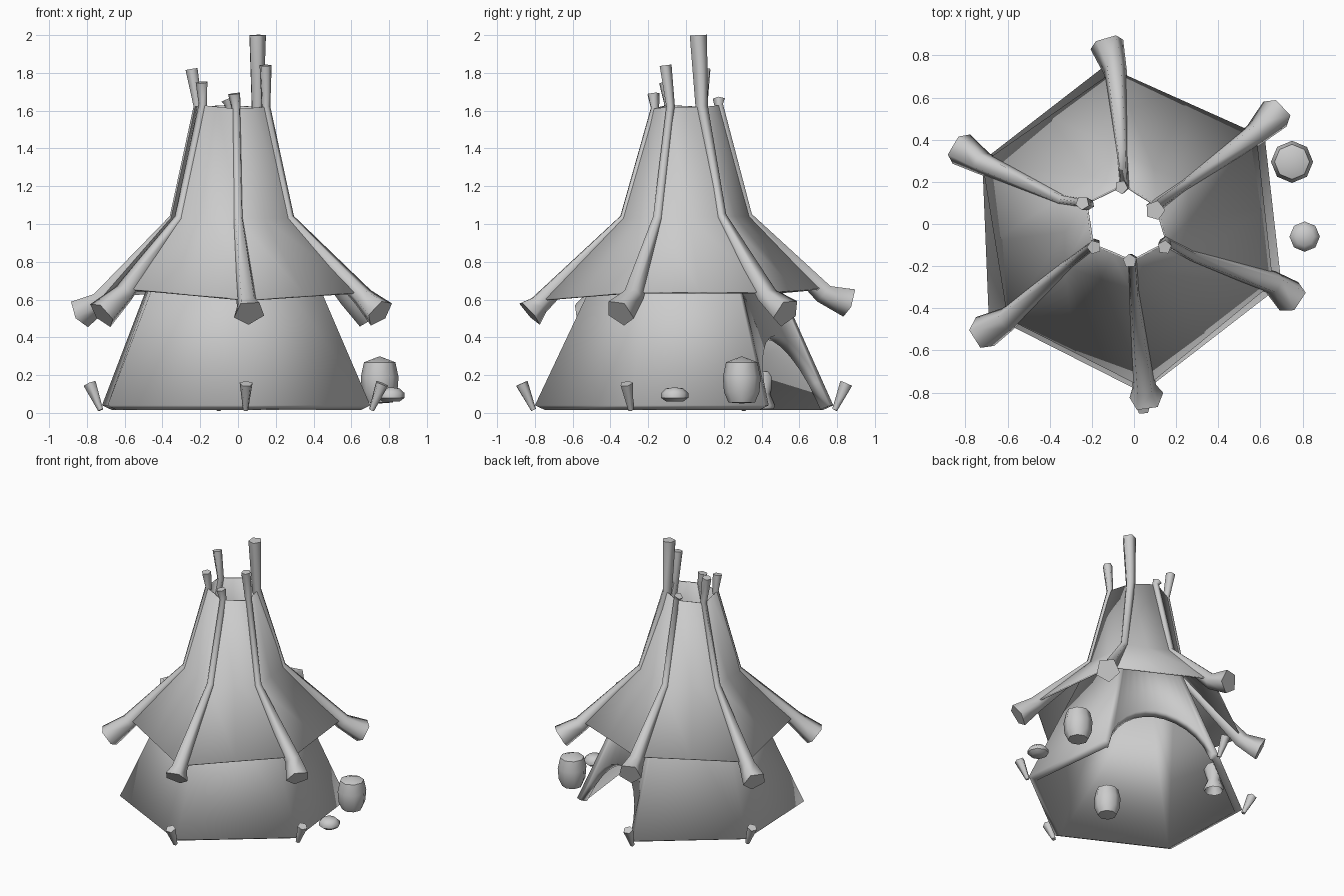
import bpy, bmesh, math
from mathutils import Vector

cube = bpy.data.objects.get("Cube")
if cube:
    bpy.data.objects.remove(cube)

grey = bpy.data.materials.new("plain_grey")
grey.use_nodes = True
grey.diffuse_color = (0.6, 0.6, 0.6, 1)
grey.node_tree.nodes["Principled BSDF"].inputs["Base Color"].default_value = (0.6, 0.6, 0.6, 1)


def finish(name, bm, angle=None):
    bmesh.ops.remove_doubles(bm, verts=bm.verts, dist=0.0005)
    bmesh.ops.recalc_face_normals(bm, faces=bm.faces)
    mesh = bpy.data.meshes.new(name)
    bm.to_mesh(mesh)
    bm.free()
    mesh.materials.append(grey)
    ob = bpy.data.objects.new(name, mesh)
    bpy.context.collection.objects.link(ob)
    bpy.ops.object.select_all(action='DESELECT')
    ob.select_set(True)
    bpy.context.view_layer.objects.active = ob
    if angle:
        bpy.ops.object.shade_smooth_by_angle(angle=math.radians(angle))
    else:
        bpy.ops.object.shade_smooth()
    return ob


def thicken(ob, thickness):
    cloth = ob.modifiers.new("cloth", 'SOLIDIFY')
    cloth.thickness, cloth.offset = thickness, -1


def tube(name, path, radii, sides=5):
    """Capped tube along a path with one radius per point."""
    bm = bmesh.new()
    pts = [Vector(p) for p in path]
    rings = []
    for i, (p, r) in enumerate(zip(pts, radii)):
        d = (pts[min(i + 1, len(pts) - 1)] - pts[max(i - 1, 0)]).normalized()
        u = d.cross(Vector((-pts[0].y, pts[0].x, 0))).normalized()
        v = d.cross(u)
        rings.append([bm.verts.new(p + r * (u * math.cos(a) + v * math.sin(a)))
                      for a in (math.tau * k / sides for k in range(sides))])
    for a, b in zip(rings, rings[1:]):
        for k in range(sides):
            n = (k + 1) % sides
            bm.faces.new((a[k], a[n], b[n], b[k]))
    bm.faces.new(rings[0])
    bm.faces.new(rings[-1])
    return finish(name, bm, 80)


def lathe(name, profile, centre, sides=8):
    """Turn a (radius, height) profile around a vertical axis."""
    bm = bmesh.new()
    verts = [bm.verts.new((r, 0, z)) for r, z in profile]
    edges = [bm.edges.new(pair) for pair in zip(verts, verts[1:])]
    bmesh.ops.spin(bm, geom=verts + edges, cent=(0, 0, 0), axis=(0, 0, 1),
                   angle=math.tau, steps=sides)
    ob = finish(name, bm, 50)
    ob.location = centre


# Hexagon layout: corners run clockwise from the one right of the doorway
base = [(.62, .42), (.70, -.29), (.04, -.80), (-.69, -.43), (-.72, .30), (-.10, .78)]
eave = [(.58, .43, .64), (.66, -.28, .64), (.05, -.78, .60),
        (-.60, -.45, .66), (-.72, .29, .62), (-.09, .73, .66)]
waist = [(.26, .20, 1.04), (.29, -.16, 1.03), (0, -.35, 1.03),
         (-.33, -.2, 1.03), (-.36, .12, 1.03), (-.06, .35, 1.04)]
crown = [(.11, .09, 1.62), (.16, -.09, 1.62), (-.01, -.18, 1.61),
         (-.20, -.10, 1.63), (-.23, .1, 1.62), (-.05, .19, 1.63)]


def inward(p, scale, drop=0):
    return Vector((p[0] * scale, p[1] * scale, p[2] - drop))


# Upper canopy with a flared skirt, sagging a little between the ridges
bm = bmesh.new()
for i in range(6):
    j = (i + 1) % 6
    columns = []
    for ring, sag in ((eave, 1), (waist, .95), (crown, 1)):
        a, b = Vector(ring[i]), Vector(ring[j])
        columns.append((a, inward((a + b) / 2, sag), b))
    for low, high in zip(columns, columns[1:]):
        for k in range(2):
            bm.faces.new([bm.verts.new(p) for p in (low[k], low[k + 1], high[k + 1], high[k])])
thicken(finish("canopy", bm), .01)

# Lower wall, with an arched doorway in the panel between the last and first corners
bm = bmesh.new()


def wall_point(i, j, t, h):
    a = Vector((*base[i], .04)).lerp(Vector((*base[j], .04)), t)
    b = Vector(waist[i]).lerp(Vector(waist[j]), t)
    return bm.verts.new(a.lerp(inward(b, .95), h))


for i in range(6):
    j = (i + 1) % 6
    if j:
        cols = [(0, 0), (1, 0)]
    else:
        arch = [math.pi * k / 12 for k in range(13)]
        cols = [(0, 0)]
        cols += [(.5 - .45 * math.cos(a), .37 * math.sin(a) ** .8) for a in arch]
        cols += [(1, 0)]
    for (t0, h0), (t1, h1) in zip(cols, cols[1:]):
        bm.faces.new([wall_point(i, j, t0, h0), wall_point(i, j, t1, h1),
                      wall_point(i, j, t1, 1), wall_point(i, j, t0, 1)])
thicken(finish("lower_wall", bm), .06)

# Bent poles under the ridges, out past the eaves and up through the crown
tips = [(.68, .53, .53), (.75, -.35, .53), (.06, -.83, .53),
        (-.72, -.52, .52), (-.83, .36, .53), (-.13, .86, .59)]
heads = [(.10, .065, 2), (.145, -.11, 1.84), (-.02, -.175, 1.69),
         (-.19, -.11, 1.75), (-.245, .10, 1.82), (-.06, .175, 1.66)]
for i in range(6):
    top_radius = .048 if i == 0 else .034
    tube(f"ridge_pole_{i + 1}",
         (tips[i], inward(eave[i], 1, .025), inward(waist[i], .93), inward(crown[i], .92), heads[i]),
         (.085, .058, .03, top_radius * .72, top_radius))

# Tapered ground pegs at four corners
for i in (1, 2, 4, 5):
    p = Vector((*base[i], 0))
    tube(f"peg_{i}", (p * 1.01 + Vector((0, 0, .015)), p * 1.03 + Vector((0, 0, .05)),
                      p * 1.09 + Vector((0, 0, .155))), (.015, .02, .036))

# Barrels, round cushion and an open pot
barrel = [(0, 0), (.07, .005), (.094, .06), (.1, .14), (.083, .218), (0, .25)]
lathe("outer_barrel", barrel, (.75, .295, .05))
lathe("inner_barrel", [(r * .92, z * .92) for r, z in barrel], (-.07, -.37, .05))
lathe("cushion", [(0, 0), (.045, 0), (.072, .02), (.072, .045), (.045, .07), (0, .075)],
      (.81, -.06, .06))
lathe("pot", [(0, .14), (.045, .05), (.065, 0), (.07, .02), (.045, .08),
              (.07, .17), (.05, .2), (0, .2)], (-.38, .4, .02))
